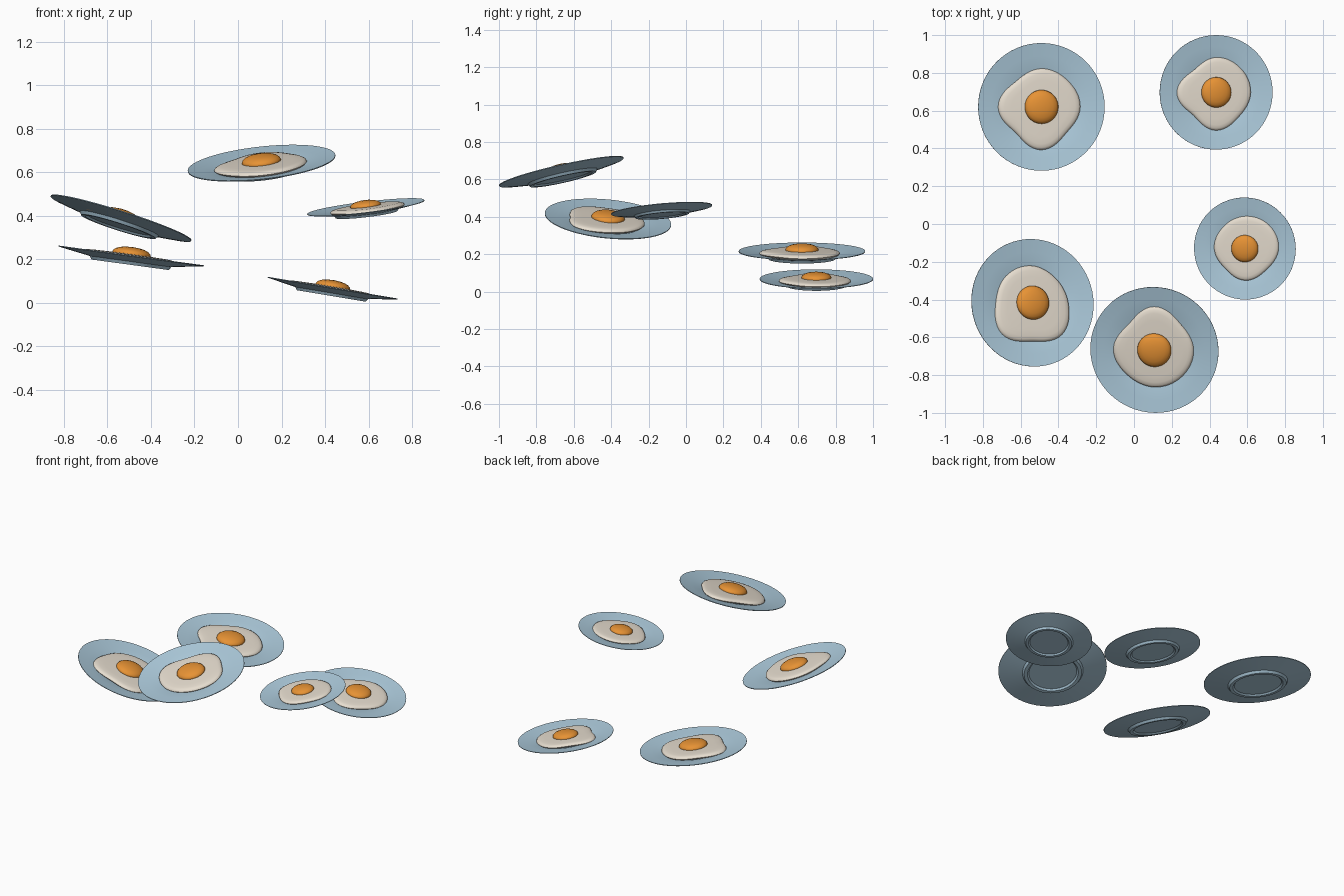
import bpy
from math import cos, sin, pi, radians
from mathutils import Vector, Matrix

cube = bpy.data.objects.get("Cube")
if cube:
    bpy.data.objects.remove(cube, do_unlink=True)


def material(name, rgb):
    m = bpy.data.materials.new(name)
    m.use_nodes = True
    m.diffuse_color = (*rgb, 1)
    bsdf = m.node_tree.nodes["Principled BSDF"]
    bsdf.inputs["Base Color"].default_value = (*rgb, 1)
    bsdf.inputs["Roughness"].default_value = 0.6
    return m


BLUE = material("pale blue glaze", (0.42, 0.60, 0.72))
WHITE = material("egg white cream", (0.80, 0.73, 0.63))
ORANGE = material("yolk orange", (0.80, 0.29, 0.035))
SEGMENTS = 64


def round_outline(t):
    return 1.0


def wavy_outline(radii):
    """Smooth closed outline through evenly spaced radii."""
    n = len(radii)

    def outline(t):
        s = t / (2 * pi) * n
        i, f = int(s), s % 1
        a, b, c, d = (radii[(i + k) % n] for k in (-1, 0, 1, 2))
        return b + 0.5 * f * (c - a + f * (2*a - 5*b + 4*c - d + f * (3*(b - c) + d - a)))
    return outline


def turned(name, profile, outline, mat, matrix, angle):
    """Sweep a (radius, height) profile round the axis; zero radius ends are poles."""
    verts, rings = [], []
    for r, z in profile:
        start = len(verts)
        if r == 0:
            verts.append((0, 0, z))
            rings.append([start] * SEGMENTS)
            continue
        for k in range(SEGMENTS):
            t = 2 * pi * k / SEGMENTS
            q = r * outline(t)
            verts.append((q * cos(t), q * sin(t), z))
        rings.append(list(range(start, start + SEGMENTS)))
    faces = []
    for lo, hi in zip(rings, rings[1:]):
        for k in range(SEGMENTS):
            j = (k + 1) % SEGMENTS
            loop = list(dict.fromkeys((lo[k], lo[j], hi[j], hi[k])))
            faces.append(loop)
    mesh = bpy.data.meshes.new(name)
    mesh.from_pydata(verts, [], faces)
    mesh.materials.append(mat)
    obj = bpy.data.objects.new(name, mesh)
    bpy.context.collection.objects.link(obj)
    obj.matrix_world = matrix
    bpy.ops.object.select_all(action="DESELECT")
    obj.select_set(True)
    bpy.context.view_layer.objects.active = obj
    bpy.ops.object.shade_smooth_by_angle(angle=radians(angle))
    return obj


# Profiles run from the underside centre outwards and up to the top centre
PLATE = [(0, -.10), (.44, -.10), (.47, -.128), (.53, -.128), (.56, -.083),
         (.8, -.045), (1, -.012), (1, 0), (.8, -.03), (.56, -.065), (.5, -.085), (0, -.085)]
EGG_WHITE = [(0, -.075), (.88, -.075), (.96, -.065), (1, -.04), (.985, -.018),
             (.94, -.002), (.86, .008), (.7, .012), (.4, .016), (0, .018)]
YOLK = [(0, -.02), (.25, -.01), (.265, .015), (.255, .045), (.225, .072),
        (.17, .095), (.09, .11), (0, .115)]

# place: rim centre, radius, slopes along x and y, outline radii from +x anticlockwise
SERVINGS = {
    "back_right": ((-.49, .62, .217), .338, -.136, 0, (.62, .59, .60, .565, .68, .57, .675, .57)),
    "back_left": ((.435, .697, .069), .303, -.167, 0, (.62, .61, .61, .55, .69, .565, .665, .59)),
    "side_left": ((.587, -.13, .44), .271, .12, .09, (.66, .66, .63, .60, .61, .56, .63, .59)),
    "front_left": ((.108, -.667, .643), .341, .11, .225, (.61, .58, .68, .565, .645, .595, .60, .60)),
    "front_right": ((-.537, -.417, .39), .339, -.318, -.1, (.60, .56, .585, .59, .59, .70, .60, .69)),
}

for place, (centre, radius, slope_x, slope_y, radii) in SERVINGS.items():
    normal = Vector((-slope_x, -slope_y, 1)).normalized()
    tilt = Vector((0, 0, 1)).rotation_difference(normal).to_matrix().to_4x4()
    matrix = Matrix.Translation(centre) @ tilt @ Matrix.Scale(radius, 4)
    turned(place + "_plate", PLATE, round_outline, BLUE, matrix, 25)
    turned(place + "_egg_white", EGG_WHITE, wavy_outline(radii), WHITE, matrix, 60)
    turned(place + "_yolk", YOLK, round_outline, ORANGE, matrix, 60)
